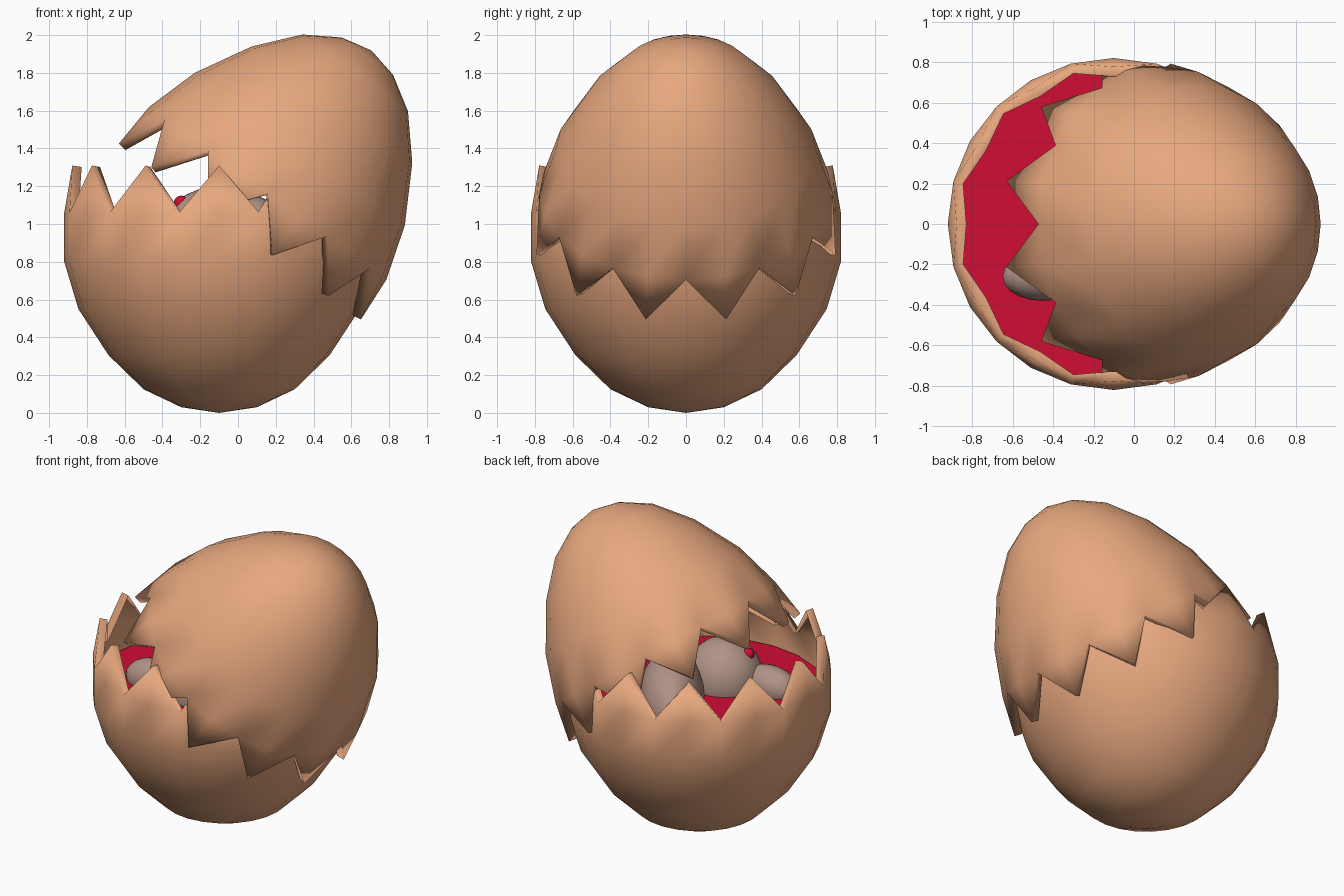
import bpy, bmesh, math
from mathutils import Matrix

if "Cube" in bpy.data.objects:
    bpy.data.objects.remove(bpy.data.objects["Cube"])

SEG = 24                       # sides around the egg; a tooth every second side
CRACK = 6                      # teeth zigzag between ring 6 and ring 7
# egg profile: (radius, height)
PROFILE = [(0, 0), (.20, .03), (.40, .125), (.585, .305), (.745, .55), (.82, .80),
           (.82, 1.06), (.777, 1.31), (.687, 1.60), (.525, 1.89), (.346, 2.098),
           (.168, 2.208), (0, 2.245)]


def material(name, rgb):
    m = bpy.data.materials.new(name)
    m.diffuse_color = (*rgb, 1)
    m.use_nodes = True
    m.node_tree.nodes["Principled BSDF"].inputs["Base Color"].default_value = m.diffuse_color
    return m


shell_mat = material("warm_brown_shell", (.80, .39, .21))
inner_mat = material("dusty_mauve", (.44, .29, .24))
red_mat = material("crimson_liquid", (.63, .004, .034))


def finish(bm, name, mat):
    for f in bm.faces:
        f.smooth = True
    me = bpy.data.meshes.new(name)
    bm.to_mesh(me)
    bm.free()
    me.materials.append(mat)
    ob = bpy.data.objects.new(name, me)
    bpy.context.collection.objects.link(ob)
    return ob


def egg_part(name, upper, matrix):
    """Lower or upper egg shell, ending in a zigzag crack."""
    bm = bmesh.new()
    grid = [[bm.verts.new((r * math.cos(2 * math.pi * j / SEG),
                           r * math.sin(2 * math.pi * j / SEG), z))
             for j in range(SEG)] for r, z in PROFILE]
    v = lambda i, j: grid[i][j % SEG]
    rings = range(CRACK + 1, len(PROFILE) - 1) if upper else range(CRACK)
    for i in rings:
        for j in range(SEG):
            bm.faces.new((v(i, j), v(i, j + 1), v(i + 1, j + 1), v(i + 1, j)))
    # teeth: lower tips on even sides, upper tips on odd sides
    a, b = CRACK, CRACK + 1
    for j in range(1 if upper else 0, SEG, 2):
        if upper:
            bm.faces.new((v(a, j), v(b, j), v(b, j - 1)))
            bm.faces.new((v(a, j), v(b, j + 1), v(b, j)))
        else:
            bm.faces.new((v(a, j - 1), v(a, j), v(b, j)))
            bm.faces.new((v(a, j), v(a, j + 1), v(b, j)))
    bmesh.ops.delete(bm, geom=[x for x in bm.verts if not x.link_faces], context='VERTS')
    bmesh.ops.remove_doubles(bm, verts=bm.verts[:], dist=.001)
    bm.transform(matrix)
    ob = finish(bm, name, shell_mat)
    # broken edge thickness
    s = ob.modifiers.new("edge_thickness", 'SOLIDIFY')
    s.thickness = .05
    s.offset = -1
    s.use_rim = True
    s.use_rim_only = True
    return ob


def blob(name, centre, radii, mat, yaw=0):
    bm = bmesh.new()
    bmesh.ops.create_uvsphere(bm, u_segments=20, v_segments=12, radius=1,
                              matrix=Matrix.Translation(centre)
                              @ Matrix.Rotation(math.radians(yaw), 4, 'Z')
                              @ Matrix.Diagonal((*radii, 1)))
    return finish(bm, name, mat)


# lower shell, standing upright
egg_part("lower_shell", False, Matrix.Translation((-.1, 0, 0)))

# upper shell, tipped over to the right
egg_part("upper_shell", True,
         Matrix.Translation((.01, 0, .96)) @ Matrix.Rotation(math.radians(36), 4, 'Y')
         @ Matrix.Translation((0, 0, -1.06)))

# flat red liquid filling the lower shell
bm = bmesh.new()
bmesh.ops.create_circle(bm, cap_ends=True, segments=SEG, radius=.80,
                        matrix=Matrix.Translation((-.1, 0, .9)))
finish(bm, "red_liquid", red_mat)

# rounded body lying in the liquid
blob("inner_head", (-.15, -.2, .93), (.25, .24, .26), inner_mat)
blob("inner_snout", (-.45, -.26, .93), (.2, .12, .13), inner_mat)
blob("inner_body", (0, .15, .9), (.4, .2, .27), inner_mat, yaw=125)
blob("red_spot", (-.3, -.24, 1.11), (.04, .04, .04), red_mat)
